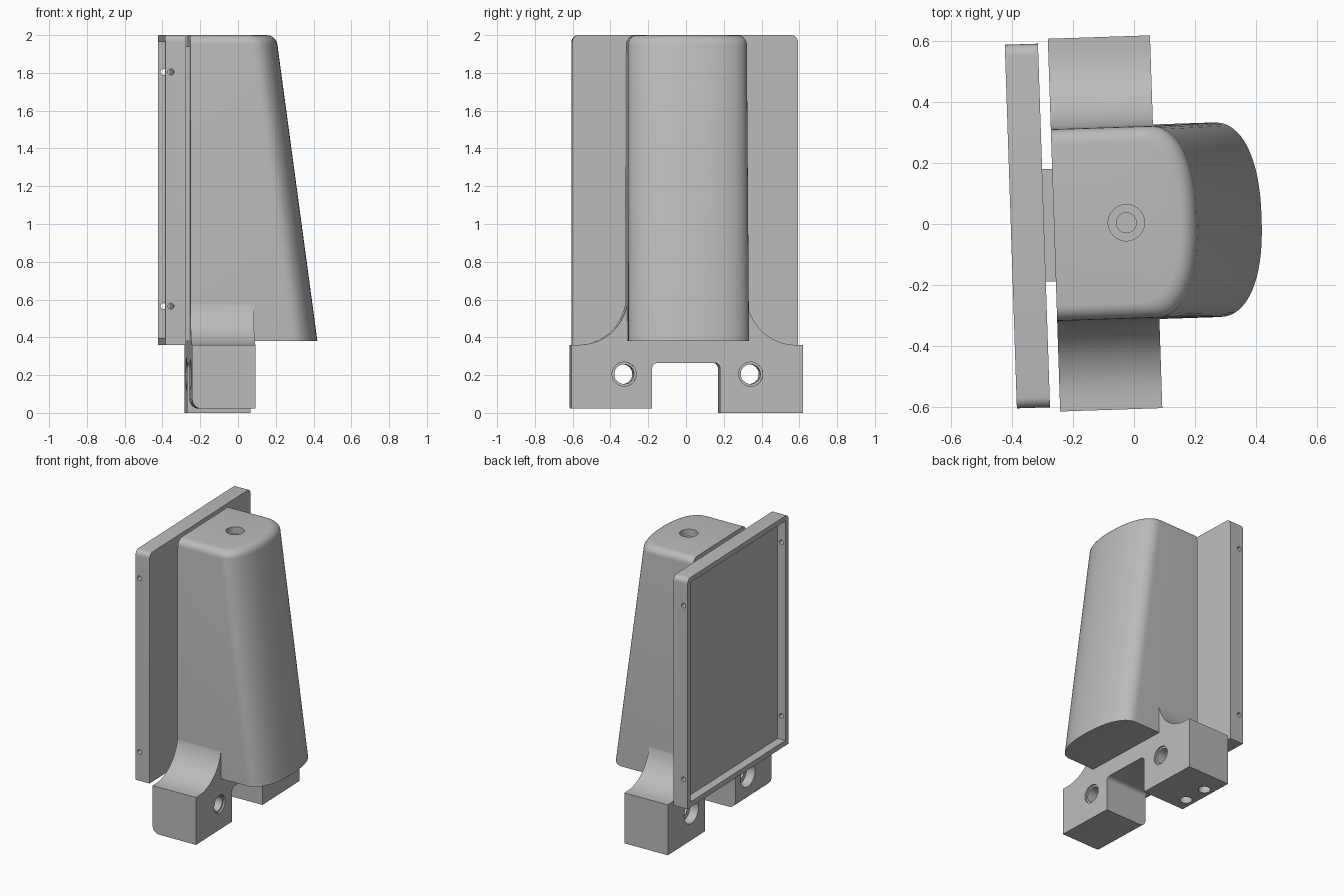
import bpy, bmesh
from math import sin, cos, pi, radians
from mathutils import Matrix, Vector

if "Cube" in bpy.data.objects:
    bpy.data.objects.remove(bpy.data.objects["Cube"], do_unlink=True)

gray = bpy.data.materials.new("plain gray")
gray.use_nodes = True
gray.diffuse_color = (0.5, 0.5, 0.5, 1)
gray.node_tree.nodes["Principled BSDF"].inputs["Base Color"].default_value = (0.5, 0.5, 0.5, 1)

MID = 0.005       # centre line of the parts along y
BACK = -0.263     # rear face of housing and mount
TURN = Matrix.Rotation(radians(1.9), 4, "Z")


def finish(bm, name):
    bmesh.ops.recalc_face_normals(bm, faces=bm.faces)
    mesh = bpy.data.meshes.new(name)
    bm.to_mesh(mesh)
    bm.free()
    mesh.materials.append(gray)
    obj = bpy.data.objects.new(name, mesh)
    bpy.context.collection.objects.link(obj)
    return obj


def loft(name, rings):
    """Skin a stack of equal-length closed rings and cap both ends."""
    bm = bmesh.new()
    rows = [[bm.verts.new(p) for p in ring] for ring in rings]
    n = len(rows[0])
    for low, high in zip(rows, rows[1:]):
        for i in range(n):
            j = (i + 1) % n
            bm.faces.new((low[i], low[j], high[j], high[i]))
    bm.faces.new(rows[0])
    bm.faces.new(rows[-1])
    return finish(bm, name)


def extrude_x(name, outline, x0, x1):
    return loft(name, [[(x, y, z) for y, z in outline] for x in (x0, x1)])


def box(name, low, high):
    outline = [(low[1], low[2]), (high[1], low[2]), (high[1], high[2]), (low[1], high[2])]
    return extrude_x(name, outline, low[0], high[0])


def arc(cy, cz, r, start, end, steps=8):
    angles = [radians(start + (end - start) * i / steps) for i in range(steps + 1)]
    return [(cy + r * cos(a), cz + r * sin(a)) for a in angles]


def rod(start, end, radius):
    """Cylinder cutter between two points."""
    a, b = Vector(start), Vector(end)
    bm = bmesh.new()
    turn = (b - a).to_track_quat("Z", "Y").to_matrix().to_4x4()
    bmesh.ops.create_cone(bm, cap_ends=True, segments=32, radius1=radius, radius2=radius,
                          depth=(b - a).length, matrix=Matrix.Translation((a + b) / 2) @ turn)
    return finish(bm, "cutter")


def cut(obj, cutters):
    bpy.context.view_layer.objects.active = obj
    for c in cutters:
        mod = obj.modifiers.new("cut", "BOOLEAN")
        mod.operation, mod.solver, mod.object = "DIFFERENCE", "EXACT", c
        bpy.ops.object.modifier_apply(modifier=mod.name)
        bpy.data.objects.remove(c, do_unlink=True)


# Tapered housing with bowed nose and rounded top edge
def housing_ring(z, inset=0):
    nose = 0.42 - 0.135 * (z - 0.38) - inset
    half = 0.32 - 0.003 * (z - 0.38) - inset
    ring = [(BACK, MID - half, z)]
    for i in range(33):
        t = -pi / 2 + pi * i / 32
        s, c = sin(t), max(cos(t), 0)
        y = half * abs(s) ** 0.87 * (1 if s > 0 else -1)
        ring.append((nose - 0.15 + 0.15 * c ** 0.87, MID + y, z))
    return ring + [(BACK, MID + half, z)]


R = 0.05
rings = [housing_ring(0.38)]
for i in range(7):
    a = pi / 2 * i / 6
    rings.append(housing_ring(2 - R + R * sin(a), R * (1 - cos(a))))
housing = loft("housing", rings)
cut(housing, [rod((-0.025, MID, 1.95), (-0.025, MID, 2.1), 0.06),
              rod((-0.025, MID, 1.8), (-0.025, MID, 2.1), 0.033)])

# Forked mount with concave shoulders flowing into the housing
SHORT = 0.022
W, S = 0.613, 0.315
outline = [(MID - W, SHORT), (MID - W, 0.36)]
outline += arc(MID - S - 0.26, 0.62, 0.26, -90, 0, 16)
outline += arc(MID + S + 0.26, 0.62, 0.26, 180, 270, 16)
outline += [(MID + W, 0.36), (MID + W, 0), (0.178, 0)]
outline += arc(0.148, 0.235, 0.03, 0, 90, 6) + arc(-0.152, 0.235, 0.03, 90, 180, 6)
outline += [(-0.182, SHORT)]
mount = extrude_x("forked_mount", outline, BACK, 0.073)

# Rounded rear lower edge of the shorter foot
bm = bmesh.new()
bm.from_mesh(mount.data)
heel = [e for e in bm.edges if all(abs(v.co.z - SHORT) < 1e-4 and v.co.x < -0.2 for v in e.verts)]
bmesh.ops.bevel(bm, geom=heel, offset=0.05, segments=6, profile=0.5, affect="EDGES")
bm.to_mesh(mount.data)
bm.free()

# Bolt holes with shallow front lip and rear counterbore, plus foot sockets
holes = []
for side in (-1, 1):
    y = MID + side * 0.335
    holes += [rod((-0.4, y, 0.205), (0.2, y, 0.205), 0.052),
              rod((0.06, y, 0.205), (0.2, y, 0.205), 0.064),
              rod((-0.4, y, 0.205), (-0.2, y, 0.205), 0.085)]
holes += [rod((-0.2, y, -0.1), (-0.2, y, 0.07), 0.04) for y in (0.28, 0.46)]
cut(mount, holes)

# Back panel: a shallow tray opening to the rear, with screw holes in its rims
P = 0.598
panel_outline = [(MID - P, 0.36), (MID + P, 0.36)]
panel_outline += arc(MID + P - 0.035, 1.965, 0.035, 0, 90, 6)
panel_outline += arc(MID - P + 0.035, 1.965, 0.035, 90, 180, 6)
panel = extrude_x("back_panel", panel_outline, -0.405, -0.296)
cut(panel, [box("cutter", (-0.5, MID - P + 0.037, 0.397), (-0.345, MID + P - 0.037, 1.963))]
    + [rod((-0.375, -0.8, z), (-0.375, 0.8, z), 0.016) for z in (0.565, 1.805)])

# Spine joining the panel to the housing
spine = box("joining_spine", (-0.3, MID - 0.185, 0.38), (-0.255, MID + 0.185, 1.94))

# Turn the whole assembly slightly and shade it
for obj in (housing, mount, panel, spine):
    obj.data.transform(TURN)
    bpy.ops.object.select_all(action="DESELECT")
    obj.select_set(True)
    bpy.context.view_layer.objects.active = obj
    bpy.ops.object.shade_smooth_by_angle(angle=radians(30))
